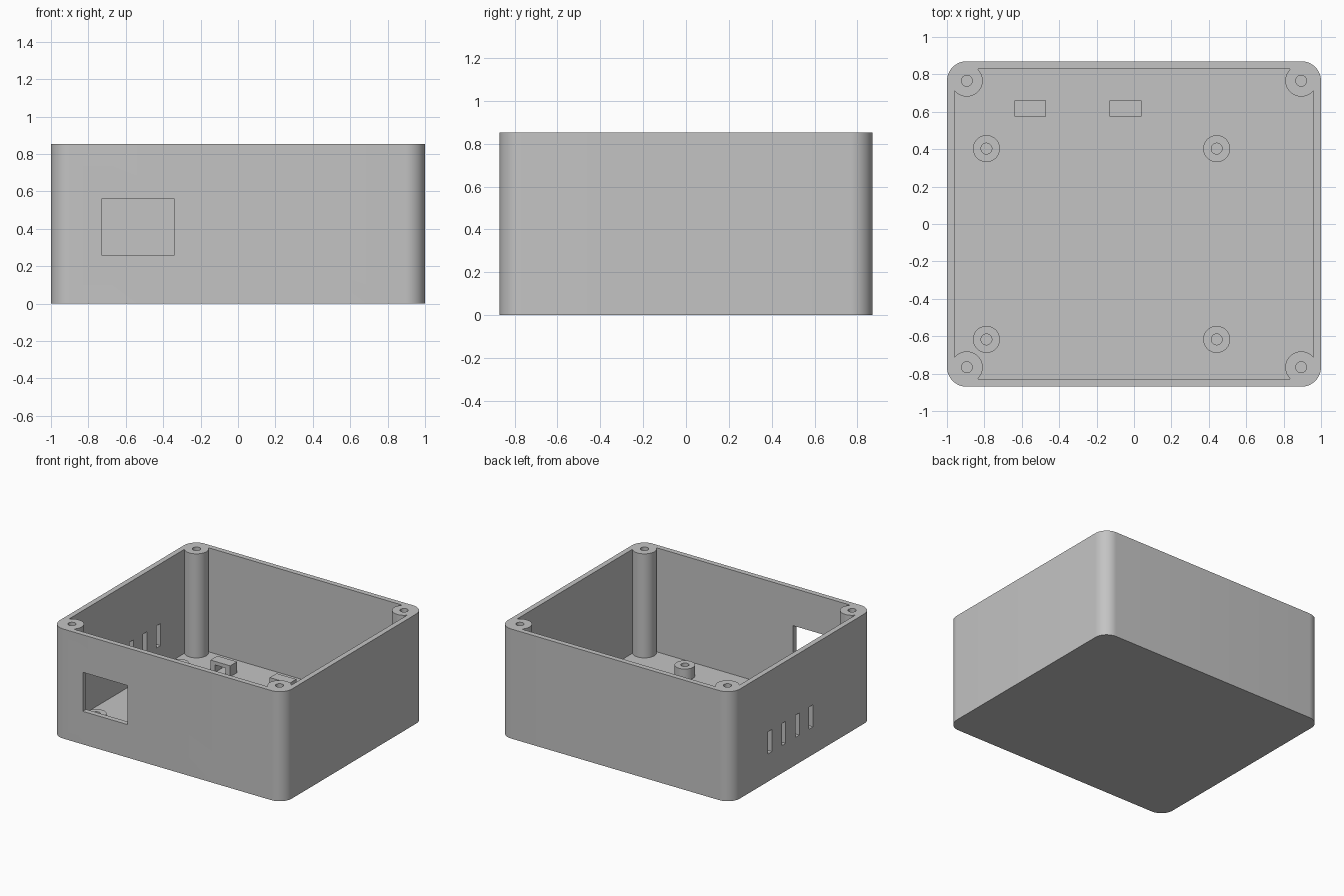
import bpy
import bmesh
import math

cube = bpy.data.objects.get("Cube")
if cube:
    bpy.data.objects.remove(cube, do_unlink=True)

# Main sizes
HALF_X, HALF_Y, HEIGHT = 1.0, 0.87, 0.853
WALL, FLOOR, CORNER = 0.041, 0.043, 0.105
POST_X, POST_Y, POST_R, HOLE_R = 0.894, 0.766, 0.085, 0.029
STANDOFF_TOP = 0.128

grey = bpy.data.materials.new("light grey plastic")
grey.use_nodes = True
colour = (0.55, 0.55, 0.55, 1)
grey.diffuse_color = colour
grey.node_tree.nodes["Principled BSDF"].inputs["Base Color"].default_value = colour


def prism(name, outline, z0, z1):
    """Extrude a flat outline between two heights."""
    bm = bmesh.new()
    base = bm.faces.new([bm.verts.new((x, y, z0)) for x, y in outline])
    top = bmesh.ops.extrude_face_region(bm, geom=[base])["geom"]
    moved = [v for v in top if isinstance(v, bmesh.types.BMVert)]
    bmesh.ops.translate(bm, verts=moved, vec=(0, 0, z1 - z0))
    bmesh.ops.recalc_face_normals(bm, faces=bm.faces)
    mesh = bpy.data.meshes.new(name)
    bm.to_mesh(mesh)
    bm.free()
    mesh.materials.append(grey)
    obj = bpy.data.objects.new(name, mesh)
    bpy.context.collection.objects.link(obj)
    return obj


def rounded(hx, hy, r, steps=12):
    points = []
    for i, (sx, sy) in enumerate([(1, 1), (-1, 1), (-1, -1), (1, -1)]):
        for k in range(steps + 1):
            a = math.pi / 2 * (i + k / steps)
            points.append((sx * (hx - r) + r * math.cos(a), sy * (hy - r) + r * math.sin(a)))
    return points


def cylinder(name, x, y, r, z0, z1, sides=48):
    angles = [math.tau * i / sides for i in range(sides)]
    return prism(name, [(x + r * math.cos(a), y + r * math.sin(a)) for a in angles], z0, z1)


def block(name, x0, x1, y0, y1, z0, z1):
    return prism(name, [(x0, y0), (x1, y0), (x1, y1), (x0, y1)], z0, z1)


def cut(target, cutter):
    """Subtract the cutter from the target and discard it."""
    mod = target.modifiers.new("cut", "BOOLEAN")
    mod.operation = "DIFFERENCE"
    mod.solver = "EXACT"
    mod.object = cutter
    bpy.ops.object.select_all(action="DESELECT")
    bpy.context.view_layer.objects.active = target
    target.select_set(True)
    bpy.ops.object.modifier_apply(modifier=mod.name)
    bpy.data.objects.remove(cutter, do_unlink=True)


def finish(obj):
    bpy.ops.object.select_all(action="DESELECT")
    bpy.context.view_layer.objects.active = obj
    obj.select_set(True)
    bpy.ops.object.shade_smooth_by_angle(angle=math.radians(30))


# Cavity that leaves the four corner screw posts standing
corners = [(sx * POST_X, sy * POST_Y) for sx in (-1, 1) for sy in (-1, 1)]
cavity = prism("cavity", rounded(HALF_X - WALL, HALF_Y - WALL, CORNER - WALL), FLOOR, HEIGHT + 0.1)
for x, y in corners:
    cut(cavity, cylinder("post_keep", x, y, POST_R, 0, HEIGHT + 0.2))

# Open-topped case with screw holes
case = prism("case_shell", rounded(HALF_X, HALF_Y, CORNER), 0, HEIGHT)
cut(case, cavity)
for x, y in corners:
    cut(case, cylinder("screw_hole", x, y, HOLE_R, FLOOR, HEIGHT + 0.1))

# Front port and the row of side vents
cut(case, block("port", -0.727, -0.342, -HALF_Y - 0.1, -HALF_Y + WALL + 0.03, 0.257, 0.561))
for i in range(4):
    y = 0.394 - 0.168 * i
    cut(case, block("vent", -HALF_X - 0.1, -HALF_X + WALL + 0.03, y - 0.024, y + 0.024, 0.215, 0.387))
finish(case)

# Circuit board standoffs
for side, x in (("right", -0.789), ("left", 0.442)):
    for end, y in (("front", -0.617), ("back", 0.403)):
        standoff = cylinder(f"standoff_{end}_{side}", x, y, 0.072, FLOOR, STANDOFF_TOP)
        cut(standoff, cylinder("standoff_hole", x, y, HOLE_R, 0, STANDOFF_TOP + 0.1))
        finish(standoff)

# Cable tie bridges on the floor
for side, x in (("right", -0.555), ("left", -0.045)):
    bridge = block(f"tie_bridge_{side}", x - 0.085, x + 0.085, 0.575, 0.66, FLOOR, STANDOFF_TOP)
    cut(bridge, block("tie_tunnel", x - 0.045, x + 0.045, 0.5, 0.7, 0, 0.1))
